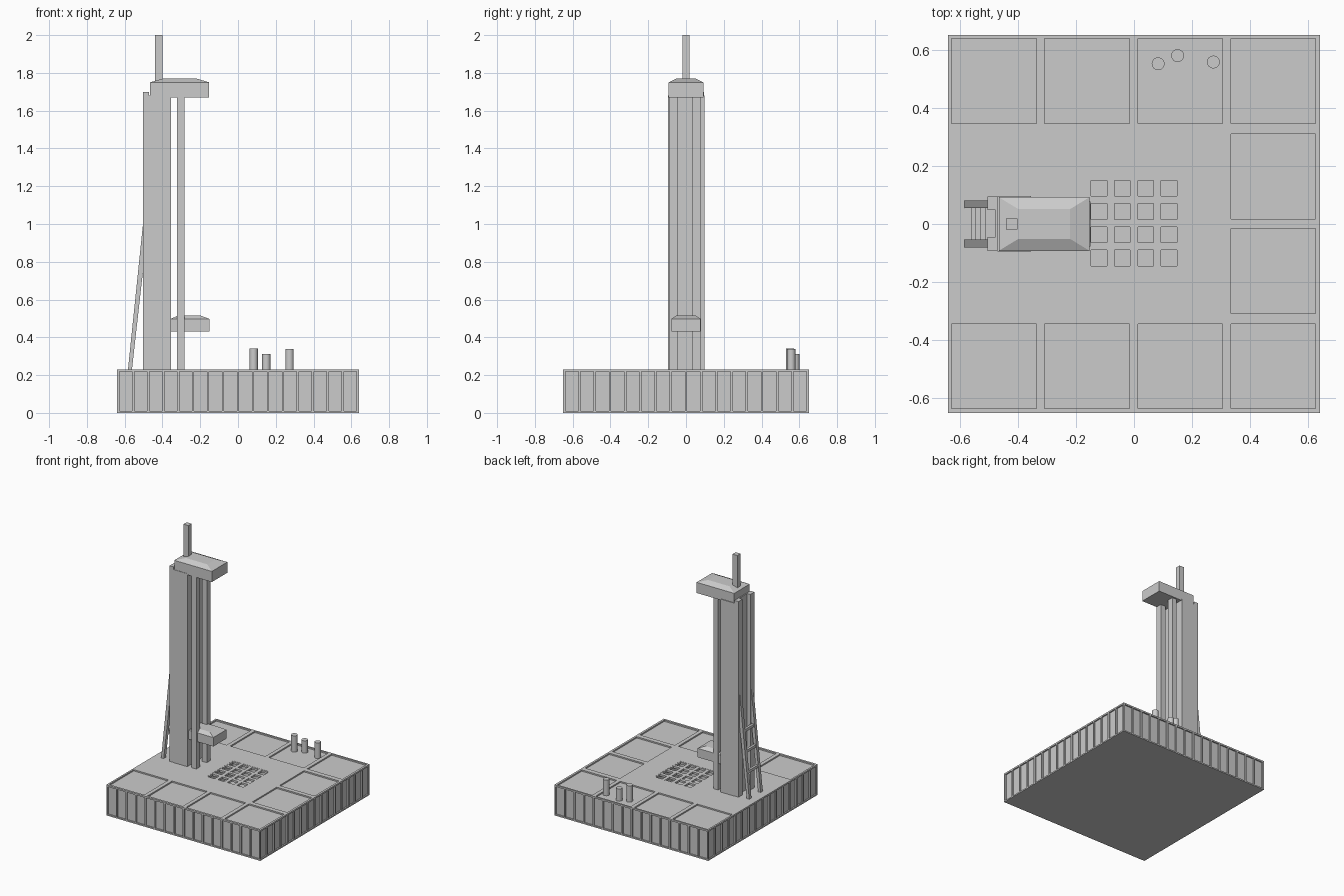
import bpy, bmesh, math
from mathutils import Matrix, Vector

if "Cube" in bpy.data.objects:
    bpy.data.objects.remove(bpy.data.objects["Cube"])

grey = bpy.data.materials.new("plain grey")
grey.diffuse_color = (0.6, 0.6, 0.6, 1)
grey.use_nodes = True
grey.node_tree.nodes["Principled BSDF"].inputs["Base Color"].default_value = grey.diffuse_color


def finish(name, bm):
    bmesh.ops.recalc_face_normals(bm, faces=bm.faces[:])
    me = bpy.data.meshes.new(name)
    bm.to_mesh(me)
    bm.free()
    me.materials.append(grey)
    ob = bpy.data.objects.new(name, me)
    bpy.context.collection.objects.link(ob)
    return ob


def add_box(bm, x0, x1, y0, y1, z0, z1):
    m = Matrix.Translation(((x0 + x1) / 2, (y0 + y1) / 2, (z0 + z1) / 2))
    m = m @ Matrix.Diagonal((x1 - x0, y1 - y0, z1 - z0, 1))
    return bmesh.ops.create_cube(bm, size=1, matrix=m)["verts"]


def boxes(name, items):
    bm = bmesh.new()
    for it in items:
        add_box(bm, *it)
    return finish(name, bm)


def prism(name, outline, axis, depth):
    """Extrude a closed outline of 3D points along an axis."""
    bm = bmesh.new()
    f = bm.faces.new([bm.verts.new(p) for p in outline])
    ex = bmesh.ops.extrude_face_region(bm, geom=[f])
    vs = [v for v in ex["geom"] if isinstance(v, bmesh.types.BMVert)]
    bmesh.ops.translate(bm, verts=vs, vec=Vector(axis) * depth)
    return finish(name, bm)


def hipped_block(name, x0, x1, yh, z0, z1, z2, tx0, tx1, tyh):
    """Box with a bevelled cap on top."""
    bm = bmesh.new()
    add_box(bm, x0, x1, -yh, yh, z0, z1)
    top = max(bm.faces, key=lambda f: f.calc_center_median().z)
    ex = bmesh.ops.extrude_face_region(bm, geom=[top])
    bmesh.ops.delete(bm, geom=[top], context='FACES_ONLY')
    mid = (x0 + x1) / 2
    for v in [g for g in ex["geom"] if isinstance(g, bmesh.types.BMVert)]:
        v.co = (tx0 if v.co.x < mid else tx1, math.copysign(tyh, v.co.y), z2)
    return finish(name, bm)


# pad: block with recessed side panels, deck panels and a central pit
HX, HY, TOP, REC = 0.64, 0.65, 0.23, 0.01
pad = boxes("pad", [(-HX, HX, -HY, HY, 0, TOP)])
cuts = []
for i in range(16):
    for s in (-1, 1):
        for half, other, swap in ((HX, HY, False), (HY, HX, True)):
            step = (2 * half - 0.012) / 16
            a = -half + 0.012 + i * step
            along = (a, a + step - 0.012)
            out = sorted((s * (other - REC), s * (other + 0.05)))
            cuts.append((*out, *along, 0.01, 0.218) if swap
                        else (*along, *out, 0.01, 0.218))
cols = [-0.627, -0.307, 0.013, 0.333]
spots = [(x, y) for x in cols for y in (0.346, -0.634)]
spots += [(0.333, 0.018), (0.333, -0.307)]
for x, y in spots:
    cuts.append((x, x + 0.291, y, y + 0.291, TOP - REC, TOP + 0.1))
cuts.append((-0.155, 0.155, -0.153, 0.16, 0.12, TOP + 0.1))
cutter = boxes("pad_cutter", cuts)
cutter.hide_render = True
mod = pad.modifiers.new("cut", 'BOOLEAN')
mod.object = cutter
mod.operation = 'DIFFERENCE'
mod.solver = 'EXACT'
bpy.context.view_layer.objects.active = pad
bpy.ops.object.modifier_apply(modifier="cut")
bpy.data.objects.remove(cutter)

# grate of crossing bars over the pit
bars = []
for i in range(5):
    c = -0.16 + 0.08 * i
    bars.append((max(c - 0.013, -0.156), min(c + 0.013, 0.156), -0.154, 0.161, 0.215, 0.229))
    c += 0.003
    bars.append((-0.156, 0.156, max(c - 0.013, -0.154), min(c + 0.013, 0.161), 0.214, 0.2285))
boxes("pit_grate", bars)

# tower: main column and grooved back spine
boxes("tower_column", [(-0.47, -0.355, -0.095, 0.097, 0.225, 1.68)])
spine = [(-0.47, -0.093), (-0.503, -0.093), (-0.503, -0.045), (-0.477, -0.045),
         (-0.477, 0.048), (-0.503, 0.048), (-0.503, 0.095), (-0.47, 0.095)]
prism("tower_spine", [(x, y, 0.225) for x, y in spine], (0, 0, 1), 1.475)

# two guide rails standing in front of the column
boxes("guide_rails", [(-0.323, -0.283, -0.091, -0.045, 0.225, 1.69),
                      (-0.323, -0.283, 0.034, 0.079, 0.225, 1.69)])

# head, mast and lower arm
hipped_block("tower_head", -0.465, -0.153, 0.092, 1.67, 1.75, 1.77, -0.397, -0.22, 0.051)
boxes("mast", [(-0.44, -0.4, -0.019, 0.019, 1.72, 2.0)])
hipped_block("lower_arm", -0.358, -0.15, 0.078, 0.43, 0.497, 0.516, -0.315, -0.2, 0.05)

# leaning ladder behind the tower
for s, side in ((-1, "front"), (1, "back")):
    prof = [(-0.583, 0.225), (-0.562, 0.225), (-0.503, 0.75), (-0.503, 1.0)]
    y = 0.055 if s > 0 else -0.08
    prism("ladder_rail_" + side, [(x, y, z) for x, z in prof], (0, 1, 0), 0.026)
rungs = []
for z in (0.42, 0.57, 0.72):
    x = -0.572 + (z - 0.225) * 0.105
    rungs.append((x - 0.009, x + 0.009, -0.06, 0.06, z - 0.01, z + 0.01))
boxes("ladder_rungs", rungs)

# three small posts on the deck
for i, (x, y, z) in enumerate(((0.083, 0.551, 0.342), (0.15, 0.579, 0.312), (0.273, 0.557, 0.337))):
    bm = bmesh.new()
    bmesh.ops.create_cone(bm, cap_ends=True, segments=24, radius1=0.022, radius2=0.022,
                          depth=z - 0.215, matrix=Matrix.Translation((x, y, (z + 0.215) / 2)))
    ob = finish(f"deck_post_{i + 1}", bm)
    bpy.ops.object.select_all(action='DESELECT')
    ob.select_set(True)
    bpy.context.view_layer.objects.active = ob
    bpy.ops.object.shade_smooth_by_angle()
